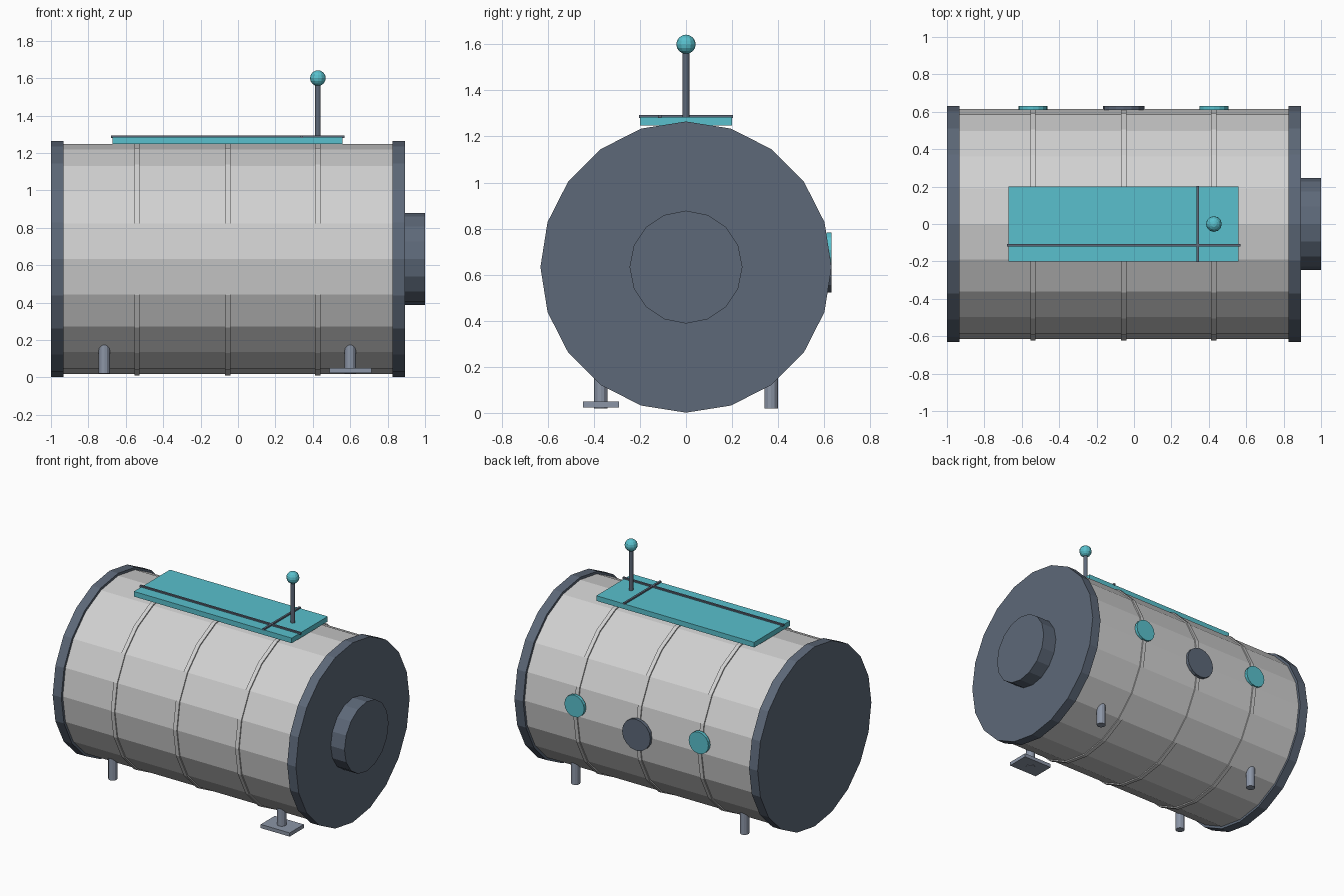
import bpy
import bmesh
from math import pi
from mathutils import Matrix, Vector

if "Cube" in bpy.data.objects:
    bpy.data.objects.remove(bpy.data.objects["Cube"], do_unlink=True)


def material(name, rgb):
    m = bpy.data.materials.new(name)
    m.use_nodes = True
    colour = (*rgb, 1)
    m.diffuse_color = colour
    m.node_tree.nodes["Principled BSDF"].inputs["Base Color"].default_value = colour
    return m


shell = material("light grey", (0.64, 0.64, 0.64))
slate = material("dark slate", (0.11, 0.14, 0.19))
teal = material("teal", (0.10, 0.53, 0.61))
steel = material("blue grey steel", (0.26, 0.30, 0.38))

TURN = {"x": Matrix.Rotation(pi / 2, 4, "Y"),
        "y": Matrix.Rotation(pi / 2, 4, "X"),
        "z": Matrix.Identity(4)}


def finish(name, bm, mat):
    mesh = bpy.data.meshes.new(name)
    bm.to_mesh(mesh)
    bm.free()
    mesh.materials.append(mat)
    obj = bpy.data.objects.new(name, mesh)
    bpy.context.collection.objects.link(obj)
    return obj


def cylinder(name, mat, axis, start, end, radius, sides):
    """Flat-sided cylinder between two points along one axis."""
    a, b = Vector(start), Vector(end)
    bm = bmesh.new()
    bmesh.ops.create_cone(bm, cap_ends=True, segments=sides, radius1=radius,
                          radius2=radius, depth=(b - a).length,
                          matrix=Matrix.Translation((a + b) / 2) @ TURN[axis])
    return finish(name, bm, mat)


def box(name, mat, low, high):
    a, b = Vector(low), Vector(high)
    bm = bmesh.new()
    bmesh.ops.create_cube(bm, size=1, matrix=Matrix.Translation((a + b) / 2)
                          @ Matrix.Diagonal((*(b - a), 1)))
    return finish(name, bm, mat)


# Drum, end lids and hub
MID = 0.633
stations = {"left": 0.427, "middle": -0.055, "right": -0.54}
cylinder("drum_body", shell, "x", (-0.95, 0, MID), (0.85, 0, MID), 0.615, 20)
cylinder("right_lid", slate, "x", (-1.0, 0, MID), (-0.933, 0, MID), 0.632, 20)
cylinder("left_lid", slate, "x", (0.825, 0, MID), (0.893, 0, MID), 0.632, 20)
cylinder("lid_hub", slate, "x", (0.88, 0, MID), (1.0, 0, MID), 0.245, 16)

# Hoops around the drum, with a round port on the back of each
for side, x in stations.items():
    cylinder(side + "_hoop", shell, "x", (x - 0.014, 0, MID), (x + 0.014, 0, MID), 0.623, 20)
    centre = side == "middle"
    z = MID if centre else 0.707
    cylinder(side + "_port", slate if centre else teal, "y",
             (x, 0.61, z), (x, 0.632, z), 0.11 if centre else 0.077, 16)

# Top hatch with its two crossing bars
box("hatch", teal, (-0.67, -0.2, 1.248), (0.558, 0.2, 1.284))
box("long_bar", slate, (-0.68, -0.121, 1.28), (0.57, -0.107, 1.294))
box("cross_bar", slate, (0.333, -0.203, 1.28), (0.347, 0.203, 1.294))

# Antenna
cylinder("antenna_pole", slate, "z", (0.427, 0, 1.27), (0.427, 0, 1.58), 0.015, 12)
ball = bmesh.new()
bmesh.ops.create_uvsphere(ball, u_segments=12, v_segments=8, radius=0.042,
                          matrix=Matrix.Translation((0.427, 0, 1.6)))
finish("antenna_ball", ball, teal)

# Legs and the single foot plate
for end, x in (("left", 0.6), ("right", -0.715)):
    for face, y in (("front", -0.37), ("back", 0.37)):
        cylinder(f"{face}_{end}_leg", steel, "z", (x, y, 0.02), (x, y, 0.2), 0.03, 12)
box("foot_plate", steel, (0.49, -0.447, 0.024), (0.715, -0.29, 0.05))
